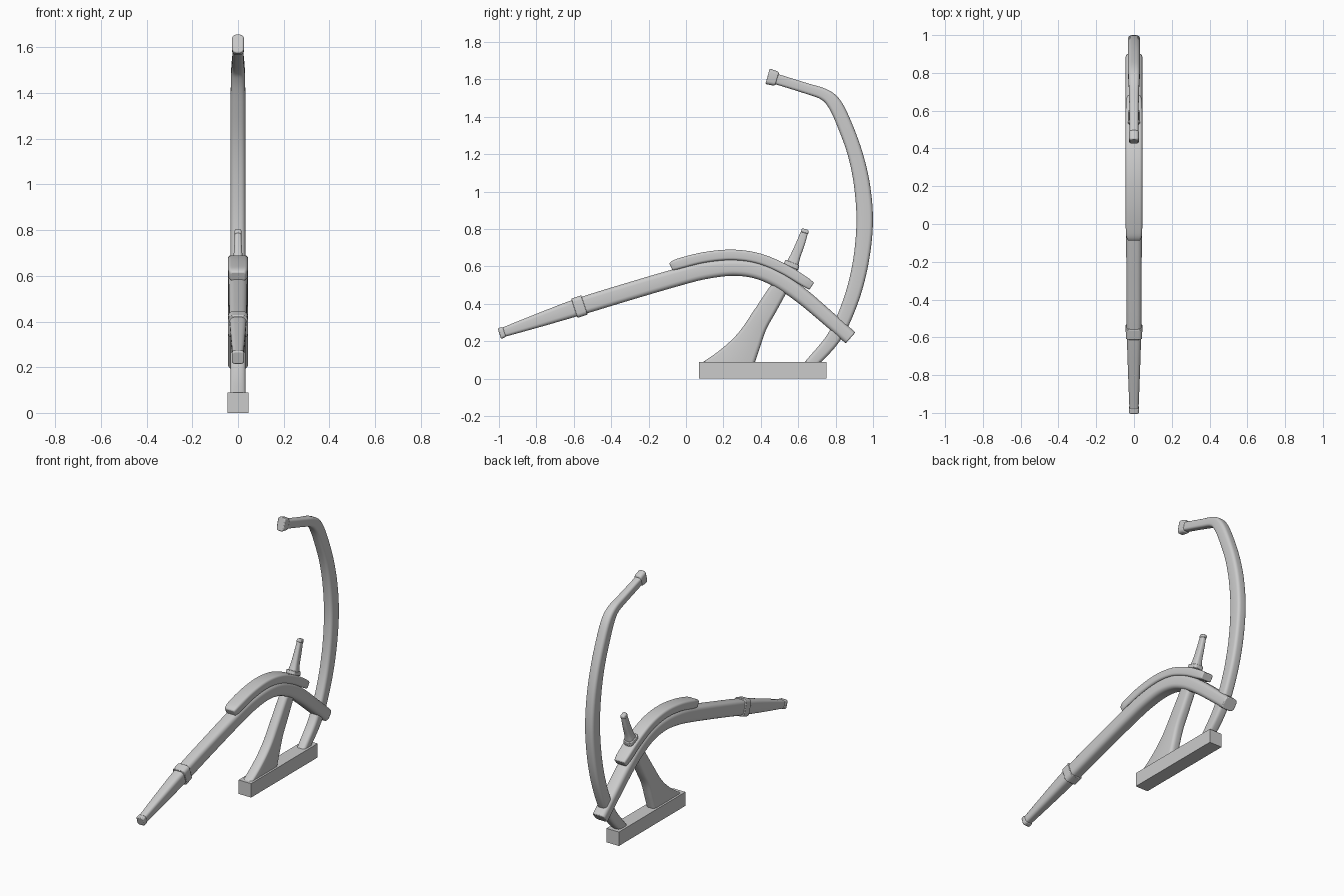
import bpy, bmesh, math
from mathutils import Vector


def spline(rows, steps):
    """Catmull-Rom interpolation of rows of numbers."""
    rows = [Vector(r) for r in rows]
    pts = [rows[0] * 2 - rows[1]] + rows + [rows[-1] * 2 - rows[-2]]
    out = []
    for i in range(1, len(pts) - 2):
        a, b, c, d = pts[i - 1:i + 3]
        for k in range(steps):
            t = k / steps
            out.append(0.5 * (2 * b + (c - a) * t + (2 * a - 5 * b + 4 * c - d) * t * t
                              + (3 * b - a - 3 * c + d) * t ** 3))
    return out + [rows[-1]]


def rounded_section(w, h, r):
    """Rounded rectangle of half-sizes w, h."""
    r = min(r, w * 0.95, h * 0.95)
    pts = []
    for q, (sx, sy) in enumerate([(1, 1), (-1, 1), (-1, -1), (1, -1)]):
        for k in range(5):
            a = math.radians(90 * q + 22.5 * k)
            pts.append((sx * (w - r) + r * math.cos(a), sy * (h - r) + r * math.sin(a)))
    return pts


def loft(name, frames, round_ratio=0.5, bevel=0.006):
    """Frames are (centre, half-height vector, half-width)."""
    bm = bmesh.new()
    rings = []
    for c, n, w in frames:
        h = n.length
        n = n.normalized()
        rings.append([bm.verts.new(c + n * v + Vector((u, 0, 0)))
                      for u, v in rounded_section(w, h, round_ratio * min(w, h))])
    for a, b in zip(rings, rings[1:]):
        for i in range(len(a)):
            j = (i + 1) % len(a)
            bm.faces.new((a[i], a[j], b[j], b[i]))
    bm.faces.new(rings[0])
    bm.faces.new(rings[-1])
    bmesh.ops.recalc_face_normals(bm, faces=bm.faces)
    me = bpy.data.meshes.new(name)
    bm.to_mesh(me)
    bm.free()
    ob = bpy.data.objects.new(name, me)
    bpy.context.collection.objects.link(ob)
    if bevel:
        m = ob.modifiers.new("soft_ends", "BEVEL")
        m.width, m.segments, m.angle_limit = bevel, 2, math.radians(60)
    bpy.ops.object.select_all(action='DESELECT')
    bpy.context.view_layer.objects.active = ob
    ob.select_set(True)
    bpy.ops.object.shade_smooth_by_angle(angle=math.radians(40))
    return ob


def sweep(name, rows, steps=6, **kw):
    """Rows: y, z of the centre line, thickness, half-width."""
    p = spline(rows, steps)
    frames = []
    for i, s in enumerate(p):
        a, b = p[max(i - 1, 0)], p[min(i + 1, len(p) - 1)]
        n = Vector((0, -(b[1] - a[1]), b[0] - a[0])).normalized()
        frames.append((Vector((0, s[0], s[1])), n * s[2] / 2, s[3]))
    return loft(name, frames, **kw)


def between(name, rows, steps=6, **kw):
    """Rows: y, z of left edge, y, z of right edge, half-width."""
    frames = []
    for y1, z1, y2, z2, w in spline(rows, steps):
        a, b = Vector((0, y1, z1)), Vector((0, y2, z2))
        frames.append(((a + b) / 2, (b - a) / 2, w))
    return loft(name, frames, **kw)


# Sole block on the ground
bpy.ops.mesh.primitive_cube_add(size=1, location=(0, 0.41, 0.045))
sole = bpy.context.object
sole.name = "sole_block"
sole.scale = (0.09, 0.68, 0.09)

# Long curved draft beam
sweep("draft_beam", [
    (-0.98, 0.247, 0.050, 0.024), (-0.80, 0.308, 0.072, 0.031),
    (-0.57, 0.385, 0.092, 0.038), (-0.30, 0.468, 0.094, 0.040),
    (-0.05, 0.541, 0.094, 0.042), (0.10, 0.578, 0.092, 0.043),
    (0.25, 0.594, 0.088, 0.044), (0.38, 0.578, 0.088, 0.044),
    (0.50, 0.526, 0.088, 0.044), (0.62, 0.442, 0.084, 0.044),
    (0.75, 0.332, 0.080, 0.044), (0.88, 0.218, 0.078, 0.044)], round_ratio=0.6)

# Knob and strap near the front of the beam
sweep("beam_tip", [(-0.998, 0.241, 0.060, 0.027), (-0.970, 0.250, 0.056, 0.027)], steps=1)
sweep("beam_strap", [(-0.597, 0.376, 0.108, 0.043), (-0.543, 0.394, 0.108, 0.044)],
      steps=1, bevel=0.003)

# Reinforcing pad lying on the beam
sweep("beam_pad", [
    (-0.08, 0.597, 0.045, 0.034), (-0.04, 0.614, 0.056, 0.043),
    (0.10, 0.649, 0.056, 0.044), (0.25, 0.662, 0.056, 0.044),
    (0.39, 0.642, 0.056, 0.044), (0.52, 0.588, 0.056, 0.044),
    (0.63, 0.522, 0.054, 0.043), (0.672, 0.494, 0.045, 0.037)], round_ratio=0.5)

# Flared strut standing on the sole
between("flared_strut", [
    (0.07, 0.075, 0.365, 0.075, 0.032), (0.185, 0.155, 0.395, 0.165, 0.032),
    (0.28, 0.245, 0.43, 0.265, 0.032), (0.36, 0.36, 0.48, 0.355, 0.032),
    (0.44, 0.48, 0.54, 0.465, 0.031), (0.53, 0.610, 0.60, 0.58, 0.030)], round_ratio=0.7)

# Collar and peg above the pad
between("peg_collar", [(0.522, 0.612, 0.600, 0.580, 0.033),
                       (0.532, 0.636, 0.606, 0.606, 0.032)], steps=1, bevel=0.004)
between("peg", [
    (0.535, 0.62, 0.600, 0.60, 0.029), (0.560, 0.665, 0.610, 0.645, 0.022),
    (0.590, 0.73, 0.634, 0.714, 0.017), (0.615, 0.79, 0.652, 0.779, 0.014)], round_ratio=0.7)
between("peg_top", [(0.613, 0.784, 0.654, 0.772, 0.017),
                    (0.621, 0.805, 0.656, 0.794, 0.014)], steps=1)

# Tall bowed handle, bending forward at the top
sweep("bowed_handle", [
    (0.655, 0.065, 0.062, 0.030), (0.79, 0.220, 0.075, 0.032),
    (0.875, 0.400, 0.080, 0.032), (0.930, 0.600, 0.084, 0.032),
    (0.955, 0.820, 0.088, 0.032), (0.943, 1.020, 0.086, 0.032),
    (0.905, 1.200, 0.080, 0.032), (0.845, 1.365, 0.078, 0.032),
    (0.793, 1.470, 0.074, 0.031), (0.737, 1.520, 0.062, 0.028),
    (0.64, 1.553, 0.056, 0.025), (0.47, 1.606, 0.056, 0.023)], round_ratio=0.6)

# Grip at the handle end
sweep("handle_grip", [(0.488, 1.602, 0.070, 0.025), (0.475, 1.606, 0.080, 0.026),
                      (0.436, 1.617, 0.086, 0.026)], steps=1, round_ratio=0.7)
